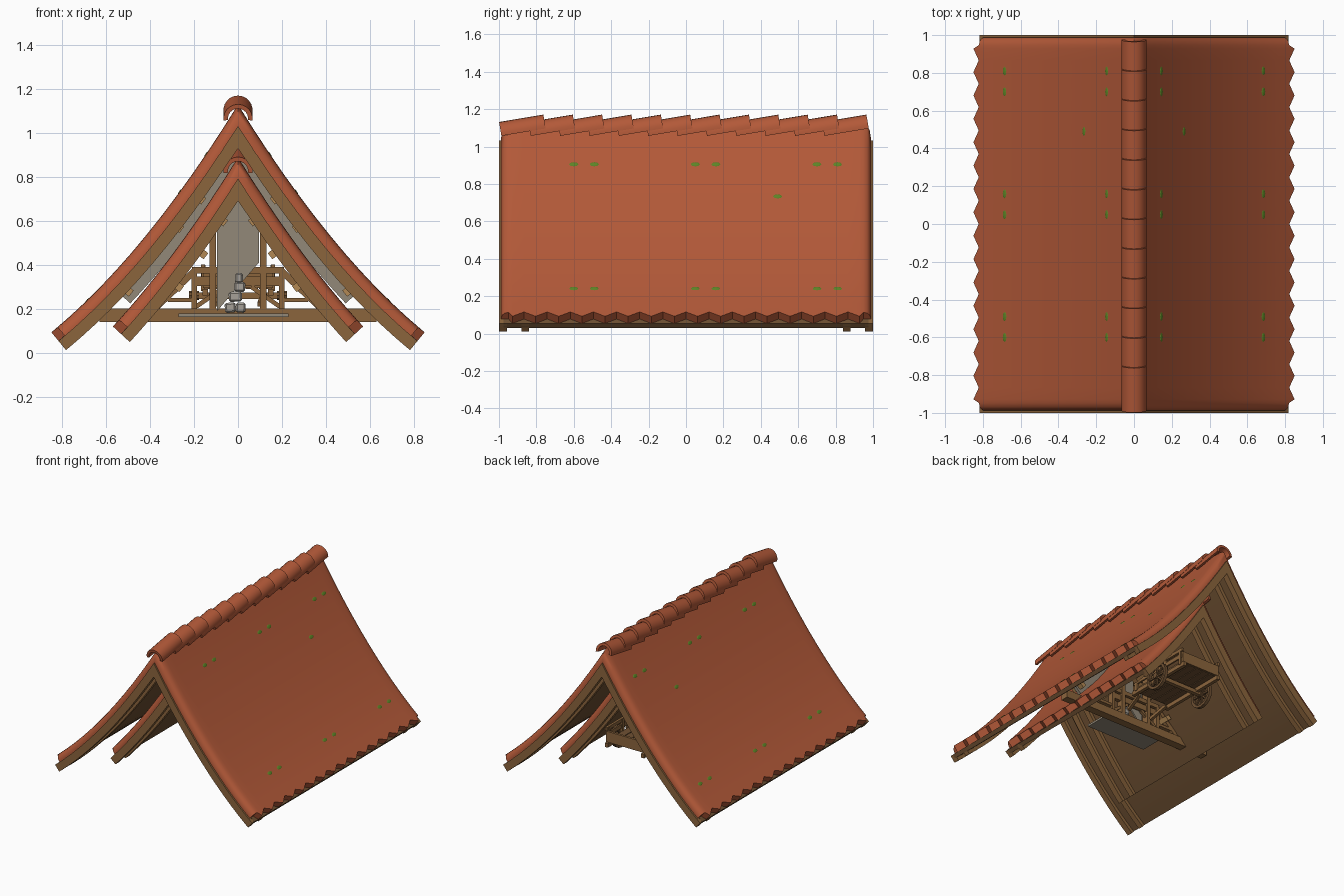
import bpy, bmesh, math
from mathutils import Matrix, Vector

if "Cube" in bpy.data.objects:
    bpy.data.objects.remove(bpy.data.objects["Cube"])

def mat(name, c):
    m = bpy.data.materials.new(name)
    m.diffuse_color = (*c, 1)
    m.use_nodes = True
    m.node_tree.nodes["Principled BSDF"].inputs["Base Color"].default_value = m.diffuse_color
    return m

TILE = mat("terracotta tile", (0.45, 0.1, 0.04))
WOOD = mat("brown wood", (0.26, 0.13, 0.046))
DARK = mat("dark wood", (0.16, 0.082, 0.033))
LIGHT = mat("light wood", (0.45, 0.25, 0.09))
PLASTER = mat("grey plaster", (0.29, 0.25, 0.19))
STONE = mat("pale stone", (0.38, 0.35, 0.31))
MOSS = mat("green moss", (0.11, 0.23, 0.02))

def finish(name, bm, m, smooth=True):
    bmesh.ops.recalc_face_normals(bm, faces=bm.faces)
    me = bpy.data.meshes.new(name)
    bm.to_mesh(me)
    bm.free()
    me.materials.append(m)
    o = bpy.data.objects.new(name, me)
    bpy.context.collection.objects.link(o)
    if smooth:
        bpy.context.view_layer.objects.active = o
        o.select_set(True)
        bpy.ops.object.shade_smooth_by_angle(angle=math.radians(35))
        o.select_set(False)
    return o

def box(bm, c, s, rot=None):
    M = Matrix.Translation(c) @ (rot or Matrix()) @ Matrix.Diagonal((*s, 1))
    bmesh.ops.create_cube(bm, size=1, matrix=M)

def beam(bm, p, q, w, d):
    """Bar between two points."""
    p, q = Vector(p), Vector(q)
    r = (q - p).to_track_quat('Z', 'Y').to_matrix().to_4x4()
    box(bm, (p + q) / 2, (w, d, (q - p).length), r)

# Sagging roof curve, seen from the front
def height(x):
    return 1.13 - 1.62 * x + 0.47 * x * x

def normal(x):
    return Vector((1.62 - 0.94 * x, 1)).normalized()

def offset(x, d, dz):
    n = normal(x)
    if x < 1e-6:
        return 0.0, height(0) - d / n.y + dz
    return max(x - n.x * d, 0), min(height(x) - n.y * d, height(0) - d / normal(0).y) + dz

def slab(bm, stations, d0, d1, dz, n=12):
    """Bent sheet over both slopes; stations are (y, eave x, sink)."""
    loops = []
    for y, xm, sink in stations:
        loop = []
        for d, order in ((d0 + sink, 1), (d1, -1)):
            xa = 0.0
            # first x whose offset point is past the ridge plane
            while d > 0 and xa - normal(xa).x * d < 0.004:
                xa += 0.004
            xs = [xa + (xm - xa) * i / n for i in range(n + 1)]
            right = [offset(0, d, dz)] + [offset(x, d, dz) for x in xs[1:]]
            pts = [(-x, z) for x, z in reversed(right)] + right[1:]
            loop += [bm.verts.new((x, y, z)) for x, z in pts[::order]]
        loops.append(loop)
    k = len(loops[0])
    h = k // 2
    for a, b in zip(loops, loops[1:]):
        for i in range(k):
            j = (i + 1) % k
            bm.faces.new((a[i], a[j], b[j], b[i]))
    for L in (loops[0], loops[-1]):
        for i in range(h - 1):
            bm.faces.new((L[i], L[i + 1], L[k - 2 - i], L[k - 1 - i]))

def roof(label, half, xm, dz, tiles, start):
    # Tile skin with pointed eave and rolled verges
    e = half - 0.012
    verge = ((0, 0.042), (0.006, 0.022), (0.02, 0.008), (0.04, 0.002))
    st = [(-e + a, xm - 0.028, s) for a, s in verge]
    m = e - 0.06
    count = round(m / 0.061) * 2
    for i in range(count + 1):
        st.append((-m + 2 * m * i / count, xm - 0.028 if i % 2 else xm, 0))
    st += [(e - a, xm - 0.028, s) for a, s in verge[::-1]]
    bm = bmesh.new()
    slab(bm, st, 0, 0.052, dz)
    finish(label + "_roof_tiles", bm, TILE)
    # Boarding under the tiles, showing as a fascia at the eave
    bm = bmesh.new()
    slab(bm, [(-e + 0.012, xm, 0), (e - 0.012, xm, 0)], 0.05, 0.08, dz)
    finish(label + "_roof_boarding", bm, DARK)
    # Rafter pairs at both ends
    bm = bmesh.new()
    for s in (-1, 1):
        for y, w in ((half - 0.022, 0.044), (half - 0.14, 0.04)):
            slab(bm, [(s * y - w / 2, xm, 0), (s * y + w / 2, xm, 0)], 0.051, 0.105, dz)
    finish(label + "_rafters", bm, WOOD)
    # Overlapping ridge tiles
    bm = bmesh.new()
    for t in range(tiles):
        M = Matrix.Translation((0, start + 0.157 * t, 1.086 + dz)) @ Matrix.Rotation(math.radians(9.5), 4, 'X')
        rings = []
        for y in (-0.12, 0.12):
            ring = []
            for r, order in ((0.066, 1), (0.046, -1)):
                arc = [math.radians(-8 + 196 * i / 12) for i in range(13)][::order]
                ring += [bm.verts.new(M @ Vector((r * math.cos(a), y, r * math.sin(a)))) for a in arc]
            rings.append(ring)
        a, b = rings
        for i in range(26):
            j = (i + 1) % 26
            bm.faces.new((a[i], a[j], b[j], b[i]))
        for L in rings:
            for i in range(12):
                bm.faces.new((L[i], L[i + 1], L[24 - i], L[25 - i]))
    finish(label + "_ridge_tiles", bm, TILE)

roof("outer", 1.0, 0.85, 0.0, 12, -0.87)
roof("inner", 0.75, 0.57, -0.24, 9, -0.628)

# Pegs on the middle truss
bm = bmesh.new()
for s in (-1, 1):
    for x, z in ((0.27, 0.57), (0.5, 0.28), (0.17, 0.7), (0.07, 0.6), (0.16, 0.45), (0.27, 0.3)):
        box(bm, (s * x, 0, z), (0.035, 0.1, 0.035), Matrix.Rotation(s * math.radians(52), 4, 'Y'))
finish("truss_pegs", bm, LIGHT, False)

# Moss patches on both slopes
bm = bmesh.new()
spots = [(x, y) for x in (0.145, 0.685) for y in (-0.6, -0.49, 0.05, 0.16, 0.7, 0.81)] + [(0.265, 0.49)]
for s in (-1, 1):
    for x, y in spots:
        n = normal(x)
        R = Matrix.Rotation(s * math.atan2(n.x, n.y), 4, 'Y')
        M = Matrix.Translation((s * x, y, height(x))) @ R @ Matrix.Diagonal((0.014, 0.025, 0.003, 1))
        bmesh.ops.create_uvsphere(bm, u_segments=8, v_segments=4, radius=1, matrix=M)
finish("moss_patches", bm, MOSS, False)

# Middle truss: tie beam, posts, rails, collar and braces
bm = bmesh.new()
box(bm, (0, 0, 0.17), (1.26, 0.06, 0.06))
box(bm, (0, 0, 0.375), (0.42, 0.04, 0.03))
for s in (-1, 1):
    box(bm, (s * 0.115, 0, 0.4), (0.03, 0.05, 0.46))
    box(bm, (s * 0.2, 0, 0.28), (0.025, 0.04, 0.18))
    box(bm, (s * 0.255, 0, 0.24), (0.13, 0.03, 0.02))
    beam(bm, (s * 0.19, 0, 0.21), (s * 0.06, 0, 0.3), 0.02, 0.02)
    beam(bm, (s * 0.38, 0, 0.2), (s * 0.2, 0, 0.37), 0.03, 0.03)
box(bm, (0, 0, 0.325), (0.42, 0.03, 0.045))
finish("middle_truss", bm, WOOD, False)

# Plaster between the two roofs
bm = bmesh.new()
slab(bm, [(-0.012, 0.6, 0), (0.012, 0.6, 0)], 0.06, 0.15, 0)
finish("upper_plaster_wall", bm, PLASTER)

# Plaster panel with slanted foot, and the grey floor plate
bm = bmesh.new()
panel = [(-0.095, 0.19), (0.095, 0.41), (0.095, 0.6), (0, 0.73), (-0.095, 0.6)]
f = bm.faces.new([bm.verts.new((x, -0.04, z)) for x, z in panel])
ex = bmesh.ops.extrude_face_region(bm, geom=[f])
bmesh.ops.translate(bm, vec=(0, 0.012, 0), verts=[v for v in ex["geom"] if isinstance(v, bmesh.types.BMVert)])
finish("plaster_panel", bm, PLASTER, False)
bm = bmesh.new()
box(bm, (-0.02, -0.12, 0.17), (0.5, 0.2, 0.015))
finish("floor_plate", bm, PLASTER, False)

# Small pile of stones
bm = bmesh.new()
for x, z, w in ((-0.035, 0.205, 0.05), (0.012, 0.205, 0.045), (-0.012, 0.255, 0.06), (0.008, 0.3, 0.05), (0.005, 0.34, 0.035)):
    box(bm, (x, -0.1, z), (w, 0.07, 0.046), Matrix.Rotation(x * 3, 4, 'Y'))
bmesh.ops.bevel(bm, geom=bm.edges[:], offset=0.008, segments=1, affect='EDGES')
finish("stone_pile", bm, STONE, False)

# Cart bed of planks
bm = bmesh.new()
for i in range(5):
    box(bm, (-0.124 + 0.062 * i, 0.45, 0.3), (0.056, 0.52, 0.018))
finish("cart_planks", bm, DARK, False)

# Cart frame: rails, side posts, axle and shafts
bm = bmesh.new()
for s in (-1, 1):
    box(bm, (s * 0.15, 0.45, 0.275), (0.025, 0.56, 0.03))
    box(bm, (s * 0.16, 0.45, 0.39), (0.018, 0.54, 0.025))
    box(bm, (s * 0.16, 0.45, 0.345), (0.012, 0.52, 0.03))
    for y in (0.22, 0.37, 0.53, 0.69):
        box(bm, (s * 0.158, y, 0.34), (0.02, 0.025, 0.12))
    beam(bm, (s * 0.12, 0.2, 0.27), (s * 0.1, 0.06, 0.22), 0.022, 0.022)
for y in (0.19, 0.71):
    box(bm, (0, y, 0.335), (0.32, 0.018, 0.08))
box(bm, (0, 0.49, 0.26), (0.44, 0.03, 0.03))
finish("cart_frame", bm, WOOD, False)

# Cart wheels: rim, spokes and hub
bm = bmesh.new()
for s in (-1, 1):
    c = Vector((s * 0.2, 0.49, 0.26))
    rings = []
    for i in range(16):
        a = i * math.tau / 16
        rings.append([bm.verts.new(c + Vector((dx, r * math.cos(a), r * math.sin(a))))
                      for dx, r in ((-0.012, 0.1), (0.012, 0.1), (0.012, 0.08), (-0.012, 0.08))])
    for i in range(16):
        p, q = rings[i], rings[(i + 1) % 16]
        for j in range(4):
            k = (j + 1) % 4
            bm.faces.new((p[j], p[k], q[k], q[j]))
    for i in range(8):
        a = i * math.tau / 8
        beam(bm, c, c + Vector((0, 0.085 * math.cos(a), 0.085 * math.sin(a))), 0.012, 0.012)
    bmesh.ops.create_cone(bm, cap_ends=True, segments=10, radius1=0.022, radius2=0.022, depth=0.045,
                          matrix=Matrix.Translation(c) @ Matrix.Rotation(math.pi / 2, 4, 'Y'))
finish("cart_wheels", bm, DARK, False)
